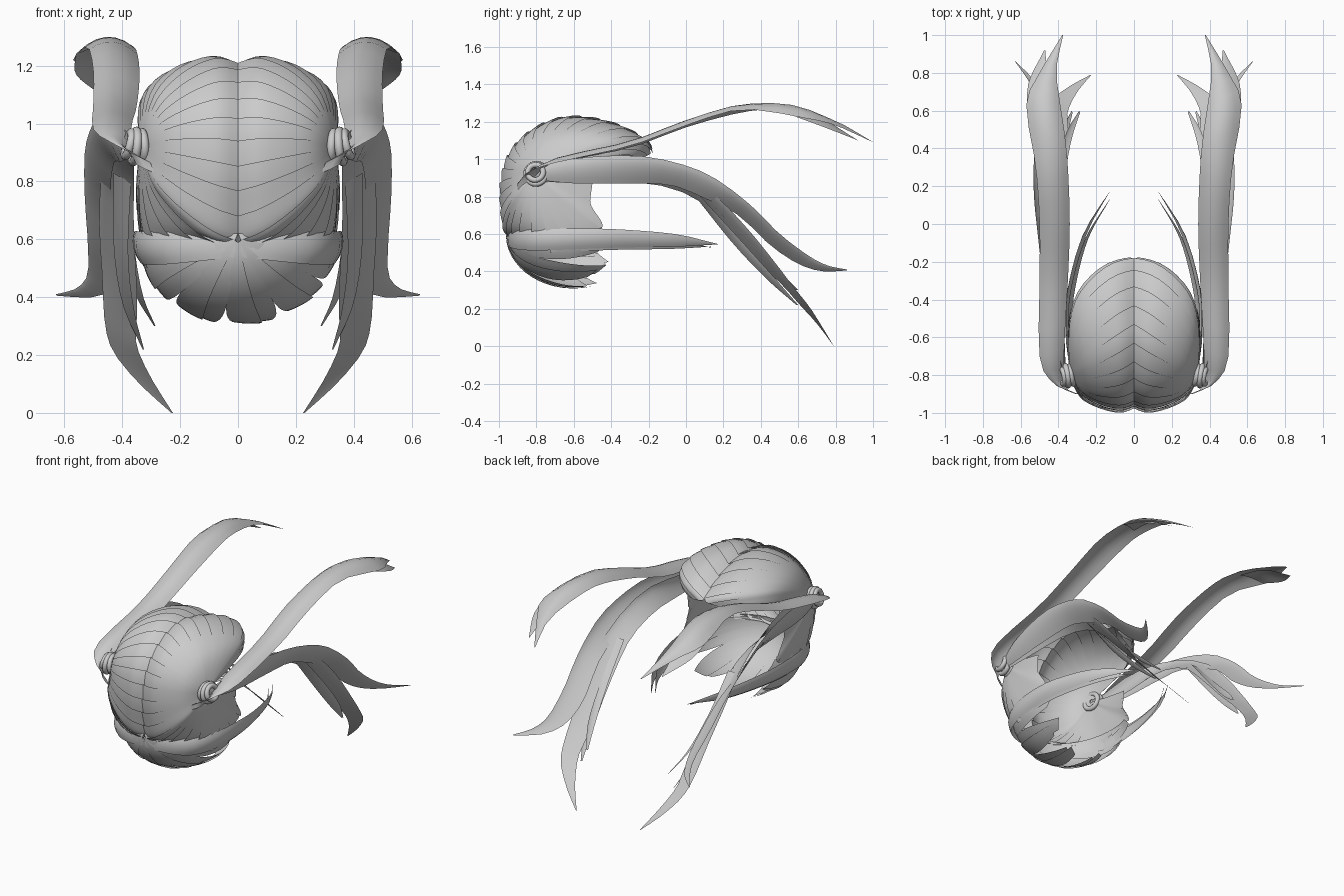
import bpy
import math
from mathutils import Vector as V

if "Cube" in bpy.data.objects:
    bpy.data.objects.remove(bpy.data.objects["Cube"])

C = V((0, -0.58, 0.85))      # middle of the skull
TIE = V((0.345, -0.8, 0.92))  # where each bunch is gathered
NARROW = 0.9                 # sideways squash of the skull


def catmull(pts, n):
    """Resample a control path smoothly to n + 1 points."""
    p = [V(q) for q in pts]
    p = [2 * p[0] - p[1]] + p + [2 * p[-1] - p[-2]]
    out = []
    for i in range(n + 1):
        f = i / n * (len(p) - 3)
        k = min(int(f), len(p) - 4)
        t = f - k
        a, b, c, d = p[k:k + 4]
        out.append(0.5 * (2 * b + (c - a) * t + (2 * a - 5 * b + 4 * c - d) * t * t
                          + (3 * b - a - 3 * c + d) * t ** 3))
    return out


def sheets(name, grids, away, mirror=True):
    """One object from several point grids, facing away from a point."""
    verts, faces = [], []
    for g in grids:
        base, w = len(verts), len(g[0])
        verts += [p for row in g for p in row]
        fs = [(base + i * w + j, base + i * w + j + 1, base + (i + 1) * w + j + 1, base + (i + 1) * w + j)
              for i in range(len(g) - 1) for j in range(w - 1)]
        s = 0
        for f in fs:
            a, b, c, d = (verts[k] for k in f)
            s += (c - a).cross(d - b).dot((a + c) / 2 - V(away))
        faces += [f[::-1] for f in fs] if s < 0 else fs
    me = bpy.data.meshes.new(name)
    me.from_pydata(verts, [], faces)
    me.shade_smooth()
    ob = bpy.data.objects.new(name, me)
    bpy.context.collection.objects.link(ob)
    if mirror:
        m = ob.modifiers.new("Mirror", 'MIRROR')
        m.use_mirror_merge = False
    return ob


def ribbon(edge_a, edge_b, camber, n=20, k=6):
    """Arched lock of hair between two edge paths."""
    A, B = catmull(edge_a, n), catmull(edge_b, n)
    wmax = max((a - b).length for a, b in zip(A, B))
    return [[a.lerp(b, j / k) + V(camber) * (1 - (2 * j / k - 1) ** 2) * (a - b).length / wmax
             for j in range(k + 1)] for a, b in zip(A, B)]


# Scalp: overlapping locks from the parting and nape line to the tie
rim = [(.27, -.4, 1.0), (.17, -.27, 1.0), (.07, -.205, 1.02),
       (0, -.19, 1.05), (0, -.3, 1.12), (0, -.45, 1.175), (0, -.6, 1.2), (0, -.75, 1.165),
       (0, -.87, 1.085), (0, -.94, .98), (0, -.965, .85), (0, -.96, .72), (0, -.935, .59),
       (.12, -.925, .595), (.24, -.86, .6), (.33, -.74, .6), (.35, -.6, .6),
       (.345, -.45, .64), (.36, -.51, .76), (.37, -.5, .87)]
LOCKS, SUB = 30, 4
path = catmull(rim, LOCKS * SUB)


def scalp_point(m, s, lift):
    a, b = m - C, TIE - C
    a.x /= NARROW
    b.x /= NARROW
    ang = a.angle(b)
    d = (a.normalized() * math.sin((1 - s) * ang) + b.normalized() * math.sin(s * ang)) / math.sin(ang)
    r = a.length * (1 - s) + b.length * s
    part = max(0, 1 - m.x / 0.32)
    r += part * 0.02 * min(1, s * 6) * min(1, (1 - s) * 3) + lift * (1 - s)
    p = d * r
    x = max(p.x * NARROW, 0)
    if x > 0.25:  # flatten the temples
        x = 0.25 + 0.12 * math.tanh((x - 0.25) / 0.12)
    return C + V((x, p.y, p.z))


locks = []
for i in range(LOCKS):
    ms = path[max(0, i * SUB - 1): (i + 1) * SUB + 2]
    locks.append([[scalp_point(m, s / 14 * 0.98, 0.012 * (1 - j / SUB)) for j, m in enumerate(ms)]
                  for s in range(15)])
sheets("scalp_locks", locks, C)

# Nape: locks fanning from the back centre round under the head
N, R = V((0, -.6, .6)), V((.345, .36, .29))


def nape_point(alpha, phi, k):
    d = V((math.sin(alpha) * math.sin(phi), -math.cos(alpha), -math.sin(alpha) * math.cos(phi)))
    return N + V((d.x * R.x, d.y * R.y, d.z * R.z)) * k


nape = []
for i in range(11):
    phi = math.radians(-85 + 17 * i)
    end = math.radians((116, 114, 112, 104, 96, 100)[min(i, 10 - i)])
    half = math.radians(10.5)
    g = []
    for s in range(15):
        t = s / 14
        w = half * (1 - 0.4 * max(0, (t - 0.6) / 0.4) ** 1.5)
        sway = math.radians(7) * t * t * (1 if i % 2 else -1)
        g.append([nape_point(0.03 + end * (t + 0.04 * t * (j - 2) / 2), phi + sway + w * (j - 2) / 2,
                             1.0 + 0.02 * (j - 2) / 2 * t + 0.01 * (i % 2)) for j in range(5)])
    nape.append(g)
sheets("nape_locks", nape, N, mirror=False)

# Band wrapping the nape and sweeping forward past the cheeks
mid = [(0, -.955, .58), (.13, -.935, .575), (.26, -.86, .57), (.33, -.72, .57), (.35, -.52, .575),
       (.335, -.32, .575), (.26, -.05, .565), (.13, .17, .545)]
hw = [.04, .05, .057, .057, .054, .047, .033, .001]
tilt = [0, 0, .004, .008, .012, .014, .01, .001]
up = [V(p) + V((-q, 0, h)) for p, h, q in zip(mid, hw, tilt)]
dn = [V(p) - V((q, 0, h)) for p, h, q in zip(mid, hw, tilt)]
up = [V((p.x + 1.6 * q, p.y, p.z)) for p, q in zip(up, tilt)]
inner_a = [V((p.x * .97, p.y * .97 - .03, p.z - .02)) for p in up[3:]]
inner_b = [V((p.x * .97, p.y * .97 - .03, p.z - .012)) for p in dn[3:]]
sheets("cheek_locks", [ribbon(up, dn, (.016, -.005, 0)),
                       ribbon(inner_a, inner_b, (.01, 0, 0))], N)

# Upper pigtail lock, floating forward and up
sheets("upper_pigtail", [ribbon(
    [(.29, -.9, .83), (.36, -.86, .87), (.37, -.68, .98), (.35, -.3, 1.06), (.34, 0, 1.17),
     (.35, .3, 1.25), (.37, .5, 1.26), (.41, .8, 1.19), (.375, 1.0, 1.09)],
    [(.31, -.9, .87), (.43, -.84, .93), (.5, -.7, .98), (.5, -.3, 1.07), (.5, 0, 1.18),
     (.52, .3, 1.265), (.57, .63, 1.22), (.5, .8, 1.18), (.38, 1.0, 1.09)], (0, 0, .05)),
    ribbon([(.42, .5, 1.27), (.45, .7, 1.23), (.47, .92, 1.1)],
           [(.56, .55, 1.24), (.56, .74, 1.17), (.475, .92, 1.1)], (0, 0, .01), 8)],
    (.4, .2, -5))

# Lower pigtail locks, drooping forward with split tips
outer = ribbon(
    [(.36, -.82, .95), (.42, -.62, 1.0), (.48, -.3, 1.02), (.51, -.05, .98), (.53, .15, .9),
     (.53, .35, .75), (.52, .5, .6), (.52, .66, .48), (.56, .76, .43), (.63, .86, .41)],
    [(.36, -.8, .89), (.4, -.6, .87), (.42, -.3, .87), (.43, -.08, .86), (.44, .1, .79),
     (.43, .28, .7), (.41, .45, .54), (.43, .6, .44), (.5, .73, .4), (.625, .86, .405)], (.02, 0, .01))
inner = ribbon(
    [(.36, -.82, .93), (.38, -.5, .99), (.44, -.2, .98), (.47, .1, .85), (.48, .3, .66),
     (.47, .45, .48), (.46, .58, .31), (.43, .66, .21), (.34, .73, .1), (.23, .79, 0)],
    [(.36, -.8, .88), (.37, -.5, .87), (.36, -.2, .87), (.36, .05, .79), (.36, .23, .62),
     (.35, .4, .44), (.35, .53, .31), (.35, .6, .23), (.3, .7, .12), (.225, .79, 0)], (.02, 0, .01))
wisp_a = ribbon([(.42, .1, .8), (.4, .3, .59), (.36, .48, .42), (.29, .6, .3)],
                [(.37, .1, .8), (.36, .28, .59), (.33, .45, .41), (.285, .59, .3)], (.005, 0, 0), 10)
wisp_b = ribbon([(.43, .05, .83), (.43, .28, .58), (.4, .46, .38), (.33, .6, .22)],
                [(.37, .05, .8), (.38, .25, .55), (.36, .43, .36), (.325, .59, .22)], (.005, 0, 0), 10)
sheets("lower_pigtail", [outer, inner, wisp_a, wisp_b], (-5, 0, 0))

# Hair ties: stacked rings around each gathered bunch
for side in (-1, 1):
    for i, (off, rad) in enumerate(((-.015, .05), (.012, .054), (.035, .042))):
        axis = V((side * .95, -.15, .1 + .15 * (i - 1))).normalized()
        pos = V((side * TIE.x, TIE.y, TIE.z)) + axis * off
        bpy.ops.mesh.primitive_torus_add(major_segments=28, minor_segments=10,
                                         major_radius=rad, minor_radius=.015, location=pos)
        ob = bpy.context.object
        ob.name = "hair_tie"
        ob.rotation_euler = axis.to_track_quat('Z', 'Y').to_euler()
        ob.data.shade_smooth()
